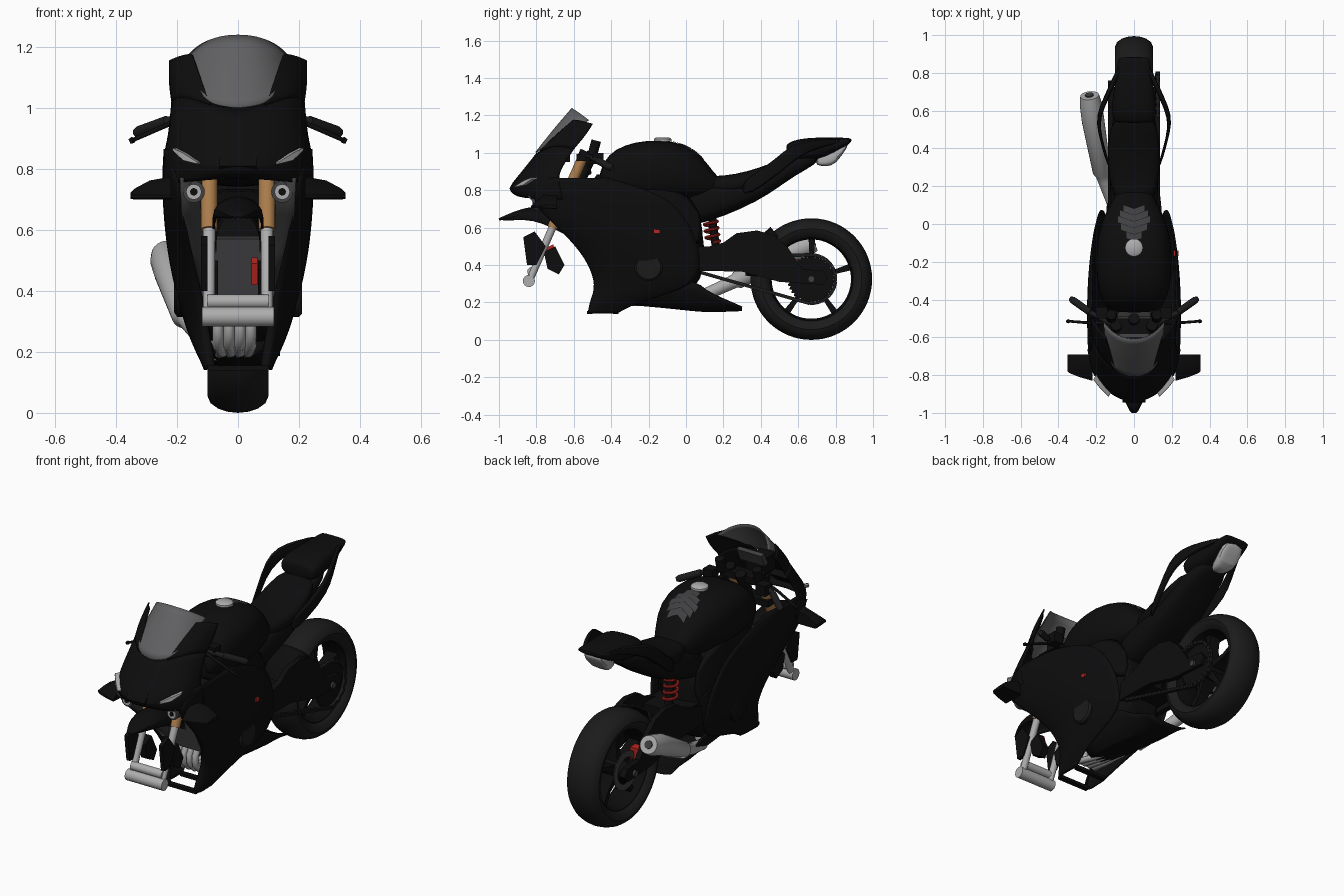
import bpy, bmesh
from math import sin, cos, pi, radians, copysign
from mathutils import Vector

if "Cube" in bpy.data.objects:
    bpy.data.objects.remove(bpy.data.objects["Cube"])

def material(name, r, g, b):
    m = bpy.data.materials.new(name)
    m.diffuse_color = (r, g, b, 1)
    m.use_nodes = True
    m.node_tree.nodes["Principled BSDF"].inputs["Base Color"].default_value = m.diffuse_color
    return m

BLACK = material("black", .004, .004, .0045)
RUBBER = material("rubber", .011, .011, .011)
DARK = material("dark_grey", .05, .05, .053)
SMOKE = material("smoke_screen", .12, .12, .125)
SILVER = material("silver", .42, .42, .42)
GOLD = material("gold", .4, .2, .07)
RED = material("red", .5, .02, .015)

def make(name, verts, faces, mat, mirror=False, sub=0, thick=0, angle=40):
    me = bpy.data.meshes.new(name)
    me.from_pydata([tuple(v) for v in verts], [], faces)
    bm = bmesh.new()
    bm.from_mesh(me)
    bmesh.ops.remove_doubles(bm, verts=bm.verts, dist=1e-5)
    bmesh.ops.recalc_face_normals(bm, faces=bm.faces)
    bm.to_mesh(me)
    bm.free()
    ob = bpy.data.objects.new(name, me)
    bpy.context.collection.objects.link(ob)
    me.materials.append(mat)
    bpy.ops.object.select_all(action='DESELECT')
    ob.select_set(True)
    bpy.context.view_layer.objects.active = ob
    bpy.ops.object.shade_smooth_by_angle(angle=radians(angle))
    if mirror:
        ob.modifiers.new("mirror", 'MIRROR').use_clip = True
    if sub:
        s = ob.modifiers.new("smooth", 'SUBSURF')
        s.levels = s.render_levels = sub
        s.boundary_smooth = 'PRESERVE_CORNERS'
    if thick:
        s = ob.modifiers.new("shell", 'SOLIDIFY')
        s.thickness, s.offset = thick, 0
    return ob

def loft(name, rows, mat, closed=False, caps=True, **kw):
    n = len(rows[0])
    faces = [(i*n + j, i*n + (j+1) % n, (i+1)*n + (j+1) % n, (i+1)*n + j)
             for i in range(len(rows)-1) for j in range(n if closed else n-1)]
    if closed and caps:
        faces += [tuple(range(n)), tuple(range(len(rows)*n - n, len(rows)*n))]
    return make(name, [p for r in rows for p in r], faces, mat, **kw)

def body(name, secs, mat, p=.7, n=20, sub=1):
    """Rounded sections along y: (y, half width, z bottom, z top)."""
    def pw(v):
        return copysign(abs(v)**p, v)
    rows = [[(w*pw(cos(2*pi*k/n)), y, (a+b)/2 + (b-a)/2*pw(sin(2*pi*k/n))) for k in range(n)]
            for y, w, a, b in secs]
    return loft(name, rows, mat, closed=True, sub=sub)

def tube(name, pts, mat, n=16, mirror=False):
    """Round tube through (x, y, z, radius), without twist."""
    rows, old = [], None
    for i, p in enumerate(pts):
        t = (Vector(pts[min(i+1, len(pts)-1)][:3]) - Vector(pts[max(i-1, 0)][:3])).normalized()
        q = old.rotation_difference(t) @ q if old else t.to_track_quat('Z', 'Y')
        old = t
        rows.append([Vector(p[:3]) + q @ Vector((p[3]*cos(2*pi*k/n), p[3]*sin(2*pi*k/n), 0)) for k in range(n)])
    return loft(name, rows, mat, closed=True, mirror=mirror)

def spin(name, prof, c, mat, n=64, closed=False):
    """Spin an (x, radius) profile about the x axis at c = (y, z)."""
    rows = [[(x, c[0] + r*cos(2*pi*k/n), c[1] + r*sin(2*pi*k/n)) for k in range(n)] for x, r in prof]
    return loft(name, rows + rows[:1]*closed, mat, closed=True, caps=not closed)

def plate(name, prof, x0, x1, mat, mirror=False):
    """Extrude a (y, z) outline from x0 to x1."""
    return loft(name, [[(x, y, z) for y, z in prof] for x in (x0, x1)], mat, closed=True, mirror=mirror)

def box(name, x0, x1, y0, y1, z0, z1, mat, mirror=False):
    return plate(name, [(y0, z0), (y1, z0), (y1, z1), (y0, z1)], x0, x1, mat, mirror)

# rear wheel
C = (.67, .325)
half = [(.07, .226), (.092, .245), (.1, .27), (.09, .293), (.065, .311), (.035, .321)]
spin("rear_tire", [(-x, r) for x, r in half] + [(0, .325)] + half[::-1], C, RUBBER, closed=True)
spin("rear_rim", [(-.075, .236), (-.07, .222), (-.03, .212), (.03, .212), (.07, .222), (.075, .236), (0, .23)], C, BLACK, closed=True)
spin("rear_hub", [(-.1, .04), (-.05, .052), (.05, .052), (.1, .04)], C, BLACK, 32)
spin("rear_axle", [(-.15, .018), (.15, .018)], C, DARK, 24)
for i in range(5):
    a = 2*pi*i/5 + .3
    u, v = Vector((0, cos(a), sin(a))), Vector((0, -sin(a), cos(a)))
    o = Vector((0, *C))
    loft(f"wheel_spoke_{i}", [[o + u*r + v*w*s + Vector((x*t, 0, 0)) for s, t in ((-1, -1), (1, -1), (1, 1), (-1, 1))]
         for r, w, x in ((.04, .022, .045), (.13, .012, .03), (.22, .018, .035))], BLACK, closed=True)
spin("brake_disc", [(-.085, .075), (-.085, .11), (-.079, .11), (-.079, .075)], C, DARK, 48, True)
box("rear_brake_caliper", -.11, -.06, .55, .6, .36, .43, RED)

# sprocket, chain links
teeth = [(C[0] + r*cos(2*pi*(k+f)/36), C[1] + r*sin(2*pi*(k+f)/36))
         for k in range(36) for r, f in ((.118, 0), (.128, .3), (.128, .6), (.118, .9))]
plate("rear_sprocket", teeth, .112, .118, BLACK)
chain = [(.08 + (.66-.08)*i/30, .36 - .165*i/30) for i in range(31)]
chain += [(C[0] + .13*cos(a), C[1] + .13*sin(a)) for a in [radians(-90 + 12*i) for i in range(16)]]
chain += [(.66 - .58*i/30, .455 - .02*i/30) for i in range(31)]
v, f = [], []
for i, (a, b) in enumerate(zip(chain, chain[1:])):
    a, b = Vector(a), Vector(b)
    d = (b-a).normalized()
    nrm = Vector((-d.y, d.x))*.009
    w = .012 if i % 2 else .007
    k = len(v)
    v += [(x, *q) for x in (.125-w, .125+w) for q in (a-nrm, b-nrm, b+nrm, a+nrm)]
    f += [tuple(k+j for j in q) for q in ((0, 1, 2, 3), (4, 5, 6, 7), (0, 1, 5, 4), (1, 2, 6, 5), (2, 3, 7, 6), (3, 0, 4, 7))]
make("drive_chain", v, f, RUBBER)

# swingarm, hugger, shock
plate("swingarm", [(.04, .37), (.3, .365), (.5, .31), (.73, .295), (.76, .33), (.73, .37), (.62, .38), (.54, .5),
      (.47, .56), (.38, .585), (.27, .57), (.2, .52), (.05, .48)], .106, .138, BLACK, True)
box("swingarm_pivot", -.13, .13, .05, .24, .4, .5, BLACK)
loft("rear_hugger", [[(x, C[0] + r*cos(a), C[1] + r*sin(a)) for x, r in ((-.11, .29), (-.08, .335), (0, .35), (.08, .335), (.11, .29))]
     for a in [radians(128 + 7*i) for i in range(8)]], BLACK, thick=.008)
tube("shock_body", [(0, .17, .42, .022), (0, .13, .72, .022)], BLACK)
tube("shock_spring", [(.036*cos(t), .145 + .036*sin(t) - .004*t/6, .52 + .14*t/(8*pi), .008)
     for t in [8*pi*i/96 for i in range(97)]], RED, 8)

# exhaust
tube("exhaust_muffler", [(-.07, -.05, .2, .03), (-.115, .12, .25, .033), (-.155, .23, .3, .036), (-.165, .26, .315, .038),
     (-.17, .275, .32, .048), (-.217, .55, .465, .06), (-.23, .64, .5, .058), (-.235, .68, .52, .05)], SILVER, 24)
tube("exhaust_outlet", [(-.235, .67, .515, .022), (-.237, .686, .523, .022)], DARK)
for i in range(4):
    x = -.065 + .036*i
    tube(f"exhaust_header_{i}", [(x, -.42, .37, .018), (x, -.455, .31, .018), (x, -.45, .26, .018), (x, -.41, .22, .018),
         (x*.8, -.3, .2, .018), (x*.5-.03, -.1, .2, .02)], SILVER, 12)

# engine, frame, radiator
body("engine_block", [(-.4, .09, .36, .62), (-.3, .14, .24, .68), (-.15, .165, .22, .74), (0, .15, .24, .74), (.1, .12, .32, .66)], BLACK, .5)
loft("frame_spar", [[(x, y, z) for x, z in ((w, a), (w+.035, a), (w+.02, b), (w-.015, b))] for y, w, a, b in
     ((-.52, .07, .78, .92), (-.3, .16, .7, .88), (-.05, .155, .6, .83), (.1, .1, .42, .72))], BLACK, closed=True, mirror=True, sub=1)
plate("radiator", [(-.53, .57), (-.49, .58), (-.45, .38), (-.49, .37)], -.13, .13, DARK)
spin("clutch_cover", [(.13, .075), (.2, .075), (.21, .065)], (-.2, .39), RUBBER, 40)
spin("alternator_cover", [(-.21, .06), (-.2, .075), (-.13, .075)], (-.2, .39), BLACK, 40)
box("side_switch", .21, .236, -.17, -.14, .57, .59, RED)

# side fairings: (z, y front, y rear, x front, x middle, x rear)
side = [(.865, -.74, -.42, .225, .238, .22), (.77, -.86, -.1, .205, .25, .225), (.65, -.75, 0, .2, .245, .2),
        (.53, -.62, .06, .175, .235, .185), (.41, -.53, .08, .145, .21, .17), (.29, -.49, .06, .12, .175, .15),
        (.21, -.52, -.25, .105, .14, .13), (.143, -.53, -.37, .095, .105, .1)]
loft("side_fairing", [[(x0-.02, y0+.02, z), (x0, y0, z), ((x0+x1)/2+.012, y0*.8+y1*.2, z), (x1, y0*.5+y1*.5, z),
     ((x1+x2)/2+.005, y0*.2+y1*.8, z), (x2, y1, z)] for z, y0, y1, x0, x1, x2 in side], BLACK, mirror=True, sub=2, thick=.008)
loft("inner_fairing_panel", [[(x0-.015, y0+.015, z), (x0-.045, y0+.035, z), (x0-.075, y0+.07, z), (x0-.085, y0+.2, z)]
     for z, y0, y1, x0, x1, x2 in side[1:5]], DARK, mirror=True, thick=.006)
for y in (-.53, -.39):
    box("lower_fairing_bar", -.1, .1, y, y+.03, .138, .155, BLACK)
loft("belly_pan", [[(0, y, z0), (w*.6, y, z0), (w, y, z0+(z1-z0)*.4), (w+.025, y, z1)] for y, w, z0, z1 in
     ((-.3, .1, .19, .29), (-.15, .12, .178, .32), (.06, .12, .155, .32), (.1, .115, .153, .265), (.2, .105, .153, .22), (.3, .09, .158, .175))],
     BLACK, mirror=True, sub=1, thick=.008)

# nose cowl, screen, lamps, winglets
loft("nose_cowl", [
    [(0, -.9, .77), (.08, -.89, .77), (.15, -.86, .76), (.215, -.79, .755), (.242, -.66, .75)],
    [(0, -.965, .8), (.07, -.945, .8), (.14, -.9, .81), (.215, -.82, .83), (.242, -.68, .85)],
    [(0, -.9, .87), (.08, -.885, .875), (.155, -.83, .89), (.215, -.75, .91), (.225, -.68, .9)],
    [(0, -.8, .995), (.06, -.79, 1.0), (.125, -.74, 1.03), (.19, -.68, 1.04), (.215, -.6, 1.02)]], BLACK, mirror=True, sub=2, thick=.008)
loft("cowl_cheek", [[(.09, -.78, 1.01), (.135, -.74, 1.025), (.19, -.68, 1.04), (.215, -.6, 1.02)],
     [(.12, -.7, 1.09), (.155, -.67, 1.1), (.205, -.61, 1.11), (.225, -.54, 1.09)],
     [(.15, -.6, 1.175), (.165, -.58, 1.175), (.2, -.54, 1.165), (.222, -.5, 1.155)]], BLACK, mirror=True, sub=2, thick=.008)
loft("windscreen", [[(0, -.805, 1.0), (.045, -.8, 1.005), (.09, -.78, 1.015), (.115, -.75, 1.04)],
     [(0, -.71, 1.125), (.07, -.705, 1.12), (.125, -.675, 1.11), (.15, -.64, 1.11)],
     [(0, -.61, 1.24), (.06, -.605, 1.235), (.125, -.565, 1.21), (.16, -.52, 1.175)]], SMOKE, mirror=True, sub=2, thick=.006)
loft("running_light", [[(x, y-.01, z-h), (x, y-.008, z+h), (x-.02, y+.03, z+h), (x-.02, y+.03, z-h)]
     for x, y, z, h in ((.135, -.905, .82, .003), (.18, -.86, .84, .012), (.215, -.815, .865, .004))], SILVER, closed=True, mirror=True)
plate("nose_intake", [(-.92, .79), (-.945, .81), (-.9, .865), (-.85, .85)], -.06, .06, BLACK)
for s in (-1, 1):
    for nm, r, y, m in (("housing", .036, -.81, DARK), ("lens", .025, -.815, SILVER), ("bulb", .012, -.82, BLACK)):
        tube(f"headlamp_{nm}_{s}", [(s*.145, y, .725, r), (s*.145, -.74, .725, r)], m, 24)
loft("winglet", [[(x, y0, z0+.005), (x, y1, z0), (x, y1, z1), (x, (y0+y1)/2, z1), (x, y0, z0+.015)] for x, y0, y1, z0, z1 in
     ((.22, -.83, -.69, .7, .775), (.29, -.81, -.69, .7, .762), (.34, -.79, -.69, .7, .735), (.353, -.78, -.69, .702, .722))],
     BLACK, closed=True, mirror=True)

# fork, clamps, front fender, calipers
tube("fork_upper", [(.095, -.55, .98, .028), (.095, -.715, .6, .028)], GOLD, mirror=True)
tube("fork_cap", [(.095, -.537, 1.01, .029), (.095, -.55, .98, .029)], BLACK, mirror=True)
tube("fork_lower", [(.095, -.71, .61, .021), (.095, -.835, .32, .019)], SILVER, mirror=True)
tube("front_axle", [(-.118, -.84, .315, .032), (.118, -.84, .315, .032)], SILVER, 24)
tube("axle_sleeve", [(-.1, -.825, .365, .024), (.1, -.825, .365, .024)], SILVER, 24)
for y, z in ((-.545, .975), (-.61, .83)):
    box("fork_clamp", -.13, .13, y-.04, y+.045, z-.018, z+.018, BLACK)
tube("steering_head", [(0, -.5, 1.0, .03), (0, -.59, .8, .03)], BLACK)
loft("front_fender", [[(0, y, z), (w*.6, y, z-.012), (w, y+.01, z-d*.5), (w, y+.03, z-d)] for y, w, z, d in
     ((-1, .02, .65, .01), (-.93, .06, .682, .04), (-.85, .08, .71, .07), (-.75, .08, .715, .11), (-.62, .075, .66, .13))],
     BLACK, mirror=True, sub=1, thick=.008)
plate("fender_stay", [(-.87, .55), (-.81, .58), (-.75, .5), (-.8, .4), (-.85, .4)], .1, .122, BLACK, True)
plate("front_caliper", [(-.76, .47), (-.7, .5), (-.65, .4), (-.68, .35), (-.74, .38)], .065, .105, BLACK, True)
plate("caliper_badge", [(-.75, .49), (-.71, .51), (-.69, .43), (-.73, .42)], .045, .064, RED)

# handlebars, levers, dash
tube("handlebar", [(.1, -.54, .985, .014), (.2, -.485, .965, .014), (.23, -.47, .957, .014), (.232, -.468, .956, .019),
     (.325, -.402, .922, .019), (.338, -.394, .917, .012)], RUBBER, mirror=True)
tube("lever", [(.15, -.52, .975, .012), (.22, -.525, .95, .008), (.34, -.515, .897, .007), (.345, -.515, .895, .011), (.356, -.515, .89, .008)], BLACK, mirror=True)
tube("reservoir", [(.12, -.5, .99, .026), (.12, -.48, 1.065, .026)], BLACK, mirror=True)
box("kill_switch", -.18, -.15, -.49, -.46, .965, .99, RED)
box("switch_pod", .14, .2, -.5, -.44, .94, 1.0, BLACK, True)
plate("dash", [(-.64, 1.03), (-.6, 1.1), (-.58, 1.09), (-.61, 1.02)], -.08, .08, DARK)
box("dash_mount", -.05, .05, -.75, -.62, .95, 1.04, BLACK)

# tank with cap and pad
tank = body("fuel_tank", [(-.47, .11, .8, .86), (-.44, .15, .78, .96), (-.38, .18, .76, 1.02), (-.28, .2, .74, 1.06), (-.14, .205, .74, 1.073),
            (0, .18, .74, 1.05), (.09, .135, .75, .98), (.15, .1, .77, .89), (.19, .08, .78, .86)], BLACK, .75)
tube("tank_cap", [(0, -.125, 1.06, .047), (0, -.125, 1.074, .047), (0, -.125, 1.082, .036)], SILVER, 32)
for i in range(5):
    y, w = -.06 + .034*i, (.04, .07, .085, .075, .055)[i]
    pad = loft(f"tank_pad_{i}", [[(x, y + .35*abs(x) + d, 1.2) for x in [w*(k/4-1) for k in range(9)]] for d in (-.028, -.01, .004)], DARK)
    m = pad.modifiers.new("wrap", 'SHRINKWRAP')
    m.target, m.wrap_method, m.offset = tank, 'PROJECT', .004
    m.use_project_z = m.use_negative_direction = True
    m.use_positive_direction = False

# seat, tail
body("seat", [(.1, .09, .78, .88), (.2, .125, .77, .875), (.33, .145, .79, .9), (.46, .135, .85, .945), (.58, .11, .92, 1.0)], BLACK)
body("subframe", [(-.05, .13, .59, .78), (.12, .125, .63, .84), (.3, .13, .7, .86), (.45, .13, .78, .92), (.58, .11, .88, .99), (.72, .085, .95, 1.02)], BLACK)
body("tail_hump", [(.535, .09, .97, 1.04), (.545, .11, .96, 1.05), (.59, .12, .95, 1.075), (.7, .11, .96, 1.083), (.8, .095, 1.0, 1.083),
     (.87, .085, 1.045, 1.08), (.885, .08, 1.06, 1.075)], BLACK)
loft("tail_arm", [[(x-.012, y-.02, z-h), (x+.008, y, z-h), (x+.012, y, z+h), (x-.012, y-.02, z+h)] for x, y, z, h in
     ((.13, .3, .8, .05), (.165, .42, .865, .05), (.195, .54, .965, .055), (.175, .62, 1.025, .045), (.125, .73, 1.055, .025), (.07, .85, 1.065, .01))],
     BLACK, closed=True, mirror=True, sub=1)
body("tail_lamp", [(.69, .035, .935, .97), (.75, .05, .925, 1.0), (.8, .065, .935, 1.03), (.87, .07, 1.04, 1.062)], SILVER, .6)
